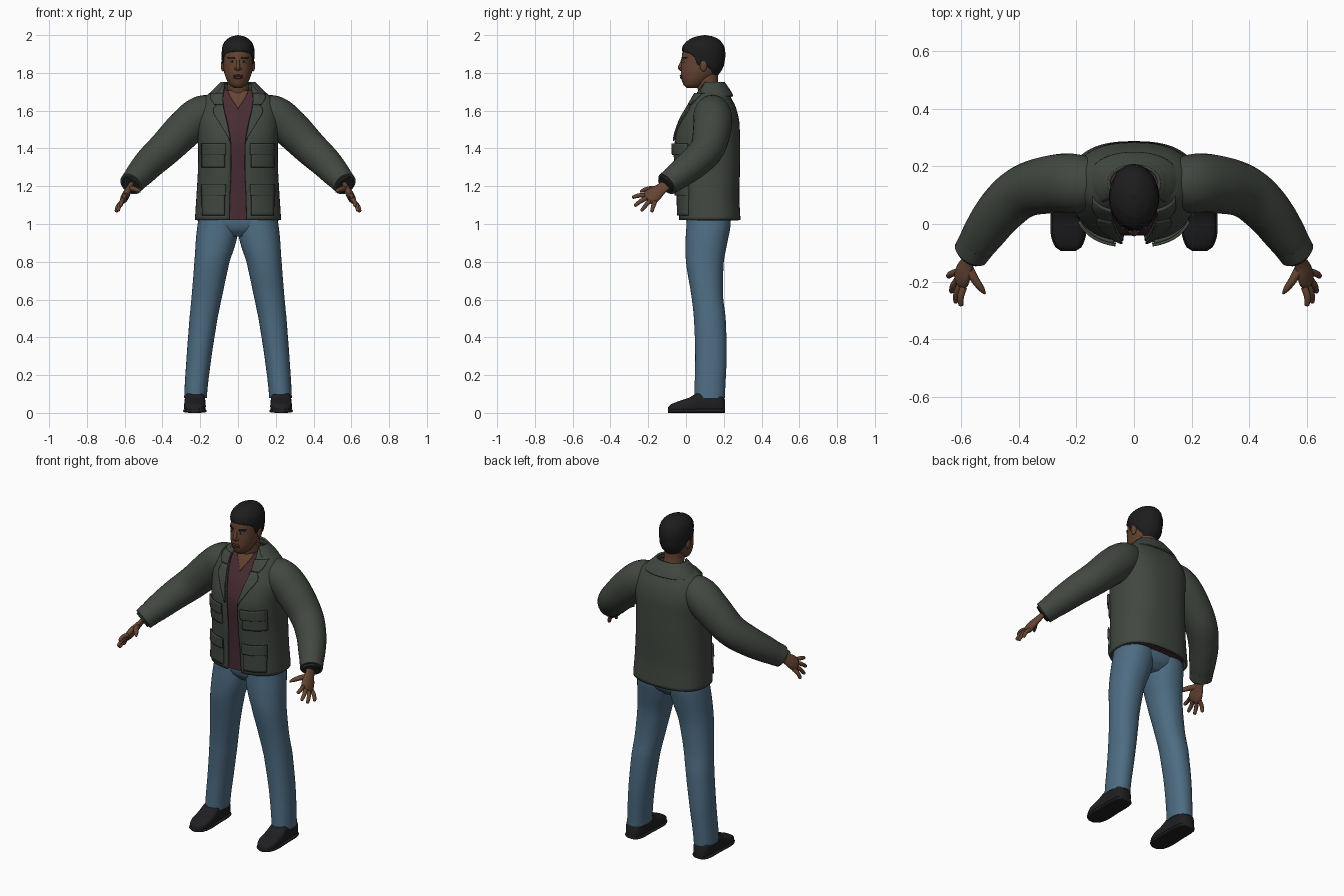
import bpy, bmesh, math, random
from mathutils import Vector

random.seed(4)
old = bpy.data.objects.get("Cube")
if old:
    bpy.data.objects.remove(old)


def material(name, r, g, b):
    m = bpy.data.materials.new(name)
    m.use_nodes = True
    m.diffuse_color = (r, g, b, 1)
    m.node_tree.nodes["Principled BSDF"].inputs["Base Color"].default_value = (r, g, b, 1)
    return m


JACKET = material("olive grey cloth", .054, .064, .052)
LINING = material("dark lining", .016, .018, .018)
SHIRT = material("maroon cloth", .065, .025, .034)
DENIM = material("blue denim", .075, .15, .225)
SKIN = material("brown skin", .13, .058, .032)
LIPS = material("dark lip", .085, .034, .024)
HAIR = material("black hair", .012, .012, .013)
LEATHER = material("black leather", .014, .014, .016)
EYE = material("eye white", .3, .27, .25)


def grid(name, fn, nu, nv, mat, closed=True, caps=True, mirror=False, thick=0):
    """Skin a surface fn(u, v), u running around and v running along."""
    bm = bmesh.new()
    n = nu if closed else nu + 1
    rows = [[bm.verts.new(fn(i / nu, j / nv)) for i in range(n)] for j in range(nv + 1)]
    for a, b in zip(rows, rows[1:]):
        for i in range(nu):
            k = (i + 1) % n
            bm.faces.new((a[i], a[k], b[k], b[i]))
    if closed and caps:
        bm.faces.new(rows[0][::-1])
        bm.faces.new(rows[-1])
    bmesh.ops.recalc_face_normals(bm, faces=bm.faces[:])
    me = bpy.data.meshes.new(name)
    bm.to_mesh(me)
    bm.free()
    me.materials.append(mat)
    ob = bpy.data.objects.new(name, me)
    bpy.context.collection.objects.link(ob)
    if thick:
        s = ob.modifiers.new("thickness", "SOLIDIFY")
        s.thickness, s.offset = thick, 0
    if mirror:
        ob.modifiers.new("mirror", "MIRROR").use_mirror_merge = False
    bpy.ops.object.select_all(action="DESELECT")
    ob.select_set(True)
    bpy.context.view_layer.objects.active = ob
    bpy.ops.object.shade_smooth_by_angle(angle=math.radians(50))
    return ob


def spline(rows, i, f):
    p = [rows[max(0, min(len(rows) - 1, i + k))] for k in (-1, 0, 1, 2)]
    return [b + .5 * f * (c - a + f * (2 * a - 5 * b + 4 * c - d + f * (3 * (b - c) + d - a)))
            for a, b, c, d in zip(*p)]


def at(rows, key):
    """Values of a profile at a key, the key being the first column."""
    key = max(rows[0][0], min(rows[-1][0], key))
    i = max(k for k in range(len(rows) - 1) if rows[k][0] <= key)
    return spline([r[1:] for r in rows], i, (key - rows[i][0]) / (rows[i + 1][0] - rows[i][0]))


def power(x, p):
    return math.copysign(abs(x) ** p, x)


def loft(name, rows, mat, p=1, nu=40, nv=30, **kw):
    """Stack oval sections (z, cx, cy, rx, ry[, front gap])."""
    gap = len(rows[0]) > 5

    def fn(u, v):
        z = rows[0][0] + v * (rows[-1][0] - rows[0][0])
        cx, cy, rx, ry, *g = at(rows, z)
        a0 = math.asin(min(1, g[0] / rx) ** (1 / p)) if gap else 0
        a = a0 + u * (math.tau - 2 * a0)
        return cx + rx * power(math.sin(a), p), cy - ry * power(math.cos(a), p), z
    return grid(name, fn, nu, nv, mat, closed=not gap, **kw)


def front(rows, x, z, p):
    cx, cy, rx, ry = at(rows, z)[:4]
    return cy - ry * (1 - min(1, abs(x / rx)) ** (2 / p)) ** (p / 2)


def plate(name, rows, base, mat, p, off, thick, mirror=True):
    """A thin patch lying on the front of a loft; rows are (z, x0, x1)."""
    def fn(u, v):
        z = rows[0][0] + v * (rows[-1][0] - rows[0][0])
        a, b = at(rows, z)
        x = a + u * (b - a)
        return x, front(base, x, z, p) - off, z
    return grid(name, fn, 10, 10, mat, closed=False, mirror=mirror, thick=thick)


def tube(name, path, mat, hint=(0, 1, 0), flat=1, nu=24, nv=24, mirror=True):
    """Sweep an oval along points (x, y, z, radius)."""
    def point(t):
        s = t * (len(path) - 1)
        i = min(int(s), len(path) - 2)
        return spline(path, i, s - i)

    def fn(u, v):
        *c, r = point(v)
        t = (Vector(point(min(1, v + .02))[:3]) - Vector(point(max(0, v - .02))[:3])).normalized()
        h = Vector(hint)
        h = (h - t * h.dot(t)).normalized()
        a = u * math.tau
        return Vector(c) + r * (math.cos(a) * h + flat * math.sin(a) * t.cross(h))
    return grid(name, fn, nu, nv, mat, mirror=mirror)


def blob(name, c, r, mat, mirror=False):
    def fn(u, v):
        a, b = u * math.tau, (v * .96 + .02) * math.pi
        d = (math.cos(a) * math.sin(b), math.sin(a) * math.sin(b), -math.cos(b))
        return [c[k] + r[k] * d[k] for k in range(3)]
    return grid(name, fn, 16, 10, mat, mirror=mirror)


# Jacket body, open at the front, over a shirt
BOX = .8
body = [(1.02, 0, .125, .222, .157, .045), (1.15, 0, .12, .214, .156, .042),
        (1.3, 0, .117, .206, .163, .036), (1.45, 0, .113, .206, .167, .04),
        (1.55, 0, .125, .212, .15, .058), (1.62, 0, .135, .2, .122, .075),
        (1.67, 0, .137, .172, .095, .08), (1.71, 0, .138, .118, .075, .075),
        (1.74, 0, .14, .088, .06, .07)]
loft("jacket_body", body, JACKET, BOX, nu=56, nv=40, thick=.012)
shirt = [(z, x, y, rx - .014, ry - .014) for z, x, y, rx, ry, g in body[:-1]]
loft("shirt", shirt, SHIRT, BOX)
plate("open_neckline", [(1.61, -.002, .002), (1.66, -.032, .032), (1.705, -.055, .055)],
      shirt, SKIN, BOX, .003, .003, mirror=False)
collar = [(1.675, 0, .145, .155, .1, .13), (1.705, 0, .142, .13, .088, .1),
          (1.735, 0, .14, .1, .07, .08), (1.75, 0, .14, .086, .06, .07)]
loft("jacket_collar", collar, JACKET, .9, thick=.012)

# Lapels, front collar points, pockets with flaps
plate("lapel", [(1.44, .04, .045), (1.54, .058, .1), (1.6, .072, .132), (1.63, .078, .112)],
      body, JACKET, BOX, .012, .009)
plate("collar_point", [(1.632, .08, .125), (1.66, .08, .142), (1.69, .078, .142)],
      body, JACKET, BOX, .013, .01)
for label, low, high in (("chest", 1.3, 1.415), ("hip", 1.045, 1.2)):
    plate(label + "_pocket", [(low, .07, .187), (high, .07, .187)], body, JACKET, BOX, .012, .014)
    plate(label + "_pocket_flap", [(high - .05, .064, .191), (high + .01, .064, .191)],
          body, JACKET, BOX, .022, .01)

# Sleeves with cuffs
tube("sleeve", [(.09, .14, 1.61, .07), (.185, .14, 1.582, .1), (.27, .14, 1.515, .102),
                (.38, .115, 1.405, .092), (.46, .05, 1.33, .084), (.52, -.03, 1.265, .074),
                (.562, -.095, 1.216, .061)], JACKET, nv=40)
tube("sleeve_cuff", [(.545, -.068, 1.236, .067), (.567, -.102, 1.211, .063)], JACKET, nv=2)
tube("cuff_lining", [(.55, -.08, 1.23, .052), (.572, -.11, 1.205, .05)], LINING, nv=2)

# Hands
across = Vector((.29, .8, -.5))
tube("palm", [(.56, -.09, 1.22, .03), (.576, -.13, 1.188, .032), (.59, -.163, 1.162, .042),
              (.6, -.19, 1.14, .043), (.605, -.205, 1.128, .032)], SKIN, across, .48)
knuckle = Vector((.602, -.193, 1.135))
tips = {"index": (.601, -.285, 1.14), "middle": (.62, -.274, 1.095),
        "ring": (.635, -.237, 1.068), "little": (.646, -.182, 1.063)}
for k, (label, tip) in enumerate(tips.items()):
    base = knuckle + across * (k - 1.5) * .023
    tip = Vector(tip)
    mid = base.lerp(tip, .5) + Vector((.006, 0, .004))
    end = mid.lerp(tip, .85)
    tube(label + "_finger", [(*base, .0125), (*mid, .0115), (*end, .009), (*tip, .003)],
         SKIN, across, nu=12, nv=12)
tube("thumb", [(.578, -.145, 1.185, .016), (.555, -.19, 1.186, .015),
               (.53, -.225, 1.178, .011), (.518, -.242, 1.171, .004)], SKIN, across, nu=12, nv=12)

# Jeans
loft("jeans_leg", [(.08, .225, .125, .06, .081), (.3, .206, .132, .066, .083),
                   (.5, .183, .126, .074, .084), (.62, .164, .112, .081, .084),
                   (.8, .138, .1, .093, .1), (.92, .115, .11, .108, .112),
                   (1.0, .106, .12, .108, .117), (1.06, .104, .12, .1, .115)],
     DENIM, .92, mirror=True)
loft("jeans_seat", [(.935, 0, .115, .08, .07), (.965, 0, .118, .16, .1),
                    (1.0, 0, .12, .2, .114), (1.07, 0, .12, .2, .117)], DENIM, .9, nv=12)

# Shoes: sections along y hold half width and height
shoe = [(-.094, .02, .03), (-.08, .042, .046), (-.04, .056, .062), (.02, .057, .082),
        (.07, .054, .112), (.15, .053, .115), (.19, .046, .1), (.206, .03, .07)]


def shoe_part(name, widen, height):
    def fn(u, v):
        y = -.094 + v * .3
        w, h = at(shoe, y)
        h = height or h
        a = u * math.tau
        return (.228 + (w + widen) * power(math.cos(a), .7), y,
                h / 2 * (1 + power(math.sin(a), .6)))
    grid(name, fn, 28, 24, LEATHER, mirror=True)


shoe_part("shoe_upper", 0, 0)
shoe_part("shoe_sole", .005, .022)

# Neck and head
loft("neck", [(1.62, 0, .135, .07, .055), (1.7, 0, .122, .06, .057),
              (1.76, 0, .112, .056, .058), (1.84, 0, .11, .055, .06)], SKIN)
head = [(1.72, 0, .032, .022, .028), (1.735, 0, .042, .044, .055), (1.77, 0, .058, .063, .083),
        (1.81, 0, .076, .075, .103), (1.86, 0, .085, .079, .109), (1.91, 0, .089, .079, .108),
        (1.95, 0, .092, .07, .094), (1.985, 0, .095, .03, .04)]
loft("head", head, SKIN, nv=36)
blob("ear", (.08, .093, 1.838), (.011, .019, .031), SKIN, mirror=True)
tube("nose", [(0, -.014, 1.88, .008), (0, -.024, 1.85, .009), (0, -.031, 1.828, .012),
              (0, -.022, 1.814, .008)], SKIN, (1, 0, 0), nu=16, nv=12, mirror=False)
blob("nostril", (.011, -.024, 1.822), (.009, .01, .008), SKIN, mirror=True)
for label, z, h in (("upper", 1.785, .006), ("lower", 1.775, .007)):
    blob(label + "_lip", (0, front(head, 0, z, 1) + .004, z), (.026, .011, h), LIPS)
blob("eye", (.031, front(head, .031, 1.86, 1) + .003, 1.86), (.013, .006, .006), EYE, mirror=True)
blob("iris", (.031, front(head, .031, 1.86, 1) - .001, 1.86), (.006, .003, .006), HAIR, mirror=True)
plate("eyebrow", [(1.874, .016, .05), (1.883, .02, .056)], head, HAIR, 1, .002, .005)

# Short curly hair whose lower edge follows a hairline
hair = [(1.77, .085, .058, .08), (1.83, .09, .081, .106), (1.88, .093, .086, .113),
        (1.92, .092, .086, .114), (1.955, .093, .078, .102), (1.98, .096, .057, .075),
        (1.993, .098, .033, .044), (2.0, .1, .004, .005)]
hairline = [(0, 1.912), (.25, 1.905), (.35, 1.885), (.42, 1.835), (.5, 1.85),
            (.58, 1.835), (.7, 1.795), (1, 1.785)]


def hair_point(u, v):
    a = u * math.tau
    low = at(hairline, 1 - abs(1 - 2 * u))[0]
    z = low + (2 - low) * math.sin(v * math.pi / 2)
    cy, rx, ry = at(hair, z)
    s = .95 if v == 0 else 1 + random.uniform(-.018, .018)
    return rx * s * math.sin(a), cy - ry * s * math.cos(a), z


grid("hair", hair_point, 56, 20, HAIR)
